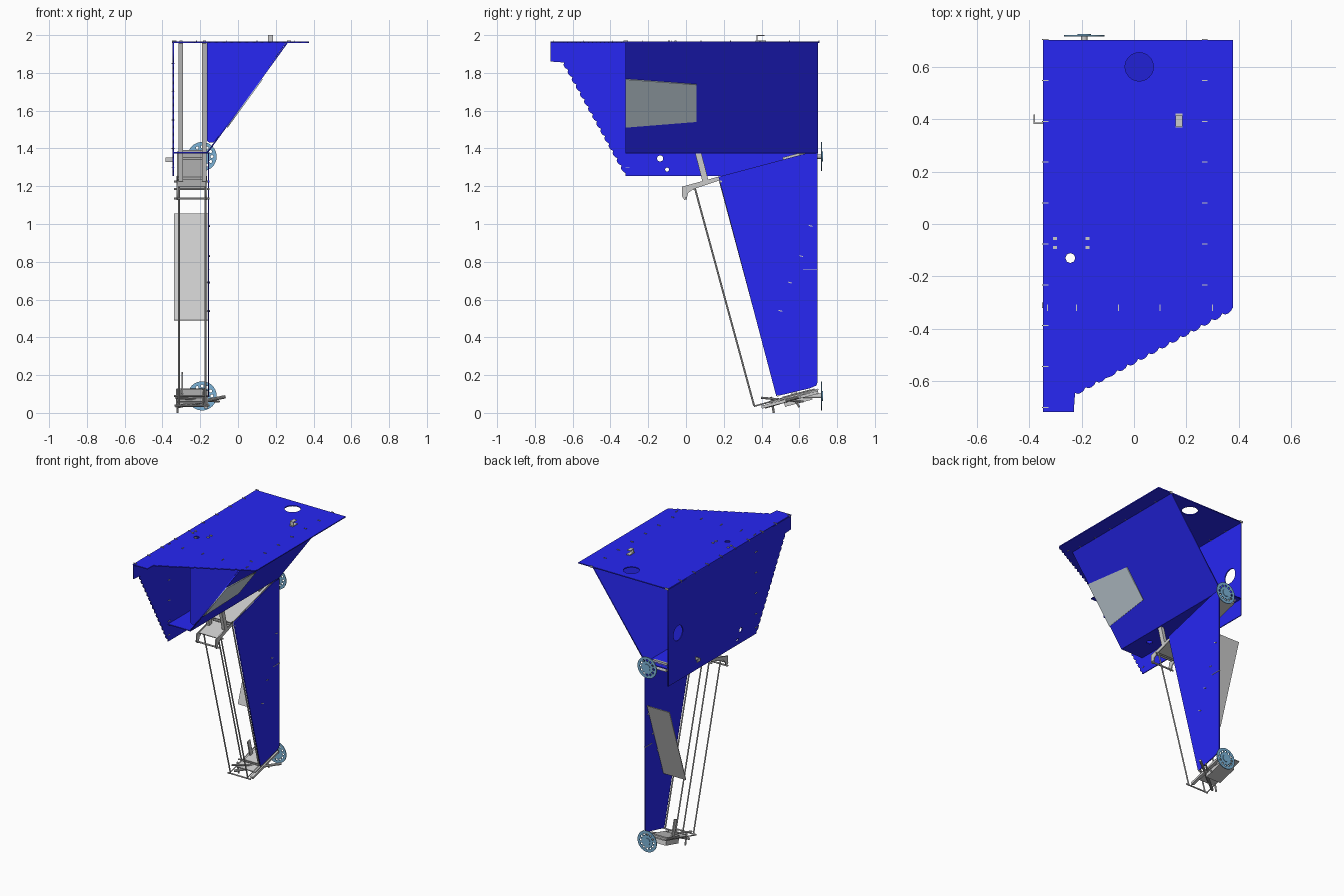
import bpy, bmesh, math
from mathutils import Vector, Matrix

if "Cube" in bpy.data.objects:
    bpy.data.objects.remove(bpy.data.objects["Cube"])

T = 0.007  # sheet thickness
TILT = math.atan(0.266)  # the linkage leans by this much


def material(name, rgb):
    m = bpy.data.materials.new(name)
    m.diffuse_color = (*rgb, 1)
    m.use_nodes = True
    m.node_tree.nodes["Principled BSDF"].inputs["Base Color"].default_value = m.diffuse_color
    return m


BLUE = material("blue_sheet", (0.02, 0.02, 0.9))
STEEL = material("steel_blue", (0.2, 0.45, 0.68))
PALE = material("pale_panel", (0.58, 0.68, 0.74))


def circle(cx, cy, r, n=20):
    return [(cx + r * math.cos(2 * math.pi * i / n), cy + r * math.sin(2 * math.pi * i / n)) for i in range(n)]


def add(name, mesh, mat=None):
    o = bpy.data.objects.new(name, mesh)
    bpy.context.collection.objects.link(o)
    if mat:
        mesh.materials.append(mat)
    return o


def plate(name, outline, origin, u, v, mat=None, holes=(), thick=T):
    """Flat sheet with holes: filled 2D curve, placed on the axes u and v."""
    c = bpy.data.curves.new(name, 'CURVE')
    c.dimensions, c.fill_mode, c.extrude = '2D', 'BOTH', thick / 2
    for loop in [outline, *holes]:
        s = c.splines.new('POLY')
        s.points.add(len(loop) - 1)
        for p, (x, y) in zip(s.points, loop):
            p.co = (x, y, 0, 1)
        s.use_cyclic_u = True
    tmp = bpy.data.objects.new("tmp", c)
    bpy.context.collection.objects.link(tmp)
    bpy.context.view_layer.update()
    mesh = bpy.data.meshes.new_from_object(tmp.evaluated_get(bpy.context.evaluated_depsgraph_get()))
    bpy.data.objects.remove(tmp)
    u, v = Vector(u).normalized(), Vector(v).normalized()
    m = Matrix((u, v, u.cross(v))).transposed().to_4x4()
    m.translation = origin
    mesh.transform(m)
    mesh.materials.clear()
    return add(name, mesh, mat)


def box(name, centre, size, rot_x=0.0, mat=None):
    bm = bmesh.new()
    m = Matrix.Translation(centre) @ Matrix.Rotation(rot_x, 4, 'X') @ Matrix.Diagonal((*size, 1))
    bmesh.ops.create_cube(bm, size=1, matrix=m)
    mesh = bpy.data.meshes.new(name)
    bm.to_mesh(mesh)
    bm.free()
    return add(name, mesh, mat)


def rod(name, a, b, r=0.005, n=10):
    a, b = Vector(a), Vector(b)
    bm = bmesh.new()
    m = Matrix.Translation((a + b) / 2) @ (b - a).to_track_quat('Z', 'Y').to_matrix().to_4x4()
    bmesh.ops.create_cone(bm, cap_ends=True, segments=n, radius1=r, radius2=r, depth=(b - a).length, matrix=m)
    mesh = bpy.data.meshes.new(name)
    bm.to_mesh(mesh)
    bm.free()
    return add(name, mesh)


def stepped(a, b, n, out):
    """Scalloped edge from a to b, pushed out by 'out' on each tooth."""
    a, b, out = Vector(a), Vector(b), Vector(out)
    pts = []
    for i in range(n):
        for f, k in ((0, 0), (0.2, 0.8), (0.45, 1), (0.75, 0.7)):
            pts.append(tuple(a.lerp(b, (i + f) / n) + out * k))
    return pts + [tuple(b)]


X, Y, Z = (1, 0, 0), (0, 1, 0), (0, 0, 1)

# Upper housing: top, left side, floor, front gusset, slanted side
plate("top_panel", [(-0.347, 0.703), (-0.347, -0.717), (-0.23, -0.717)]
      + stepped((-0.225, -0.645), (0.377, -0.32), 15, (0.004, -0.01)) + [(0.377, 0.703)],
      (0, 0, 1.963), X, Y, BLUE, [circle(0.02, 0.6, 0.054, 32), circle(-0.243, -0.13, 0.019, 8)])
plate("left_panel", [(0.697, 1.96), (-0.717, 1.96), (-0.717, 1.86)]
      + stepped((-0.645, 1.855), (-0.32, 1.27), 15, (-0.01, -0.004)) + [(-0.32, 1.253), (0.697, 1.253)],
      (-0.343, 0, 0), Y, Z, BLUE,
      [circle(0.585, 1.6, 0.054, 32), circle(-0.137, 1.347, 0.017, 8), circle(-0.1, 1.288, 0.011, 8)])
plate("floor_panel", [(-0.343, -0.32), (-0.16, -0.32), (-0.16, 0.70), (-0.343, 0.70)],
      (0, 0, 1.378), X, Y, BLUE, [circle(-0.243, -0.13, 0.02, 8)])
plate("front_gusset", [(-0.165, 1.96), (0.255, 1.96), (-0.115, 1.445), (-0.13, 1.432), (-0.15, 1.43), (-0.165, 1.44)],
      (0, -0.315, 0), X, Z, BLUE)
slope = Vector((0.425, 0, 0.585))
plate("slanted_panel", [(-0.32, 0), (0.70, 0), (0.70, slope.length), (-0.32, slope.length)],
      (-0.163, 0, 1.377), Y, slope, BLUE)
k = slope.length / 0.585
plate("slanted_cover", [(y, (z - 1.377) * k) for y, z in ((-0.32, 1.515), (0.055, 1.545), (0.055, 1.742), (-0.32, 1.77))],
      (-0.158, 0, 1.374), Y, slope, PALE)

# Joint tabs along the housing edges
for i in range(10):
    y = -0.7 + 0.156 * i
    box("side_tab", (-0.338, y, 1.964), (0.025, 0.004, 0.014))
    if y > -0.35:
        box("slope_tab", (0.27, y, 1.964), (0.02, 0.004, 0.014))
for x in (-0.33, -0.22, -0.06, 0.10, 0.30):
    box("front_tab", (x, -0.32, 1.964), (0.004, 0.024, 0.014))
for z in (1.3, 1.4, 1.55, 1.7, 1.85):
    box("left_tab", (-0.344, -0.31, z), (0.016, 0.02, 0.004))

# Small brackets on the top and left side
box("top_bracket_base", (0.172, 0.395, 1.969), (0.026, 0.055, 0.006))
box("top_bracket_web", (0.172, 0.375, 1.983), (0.026, 0.005, 0.034))
box("top_bracket_lip", (0.172, 0.395, 1.998), (0.026, 0.04, 0.004))
box("side_bracket_arm", (-0.364, 0.385, 1.34), (0.036, 0.005, 0.022))
box("side_bracket_plate", (-0.381, 0.4, 1.34), (0.005, 0.035, 0.022))

# Support columns from the bracket to the top panel
col = Vector((0, 0.185, -0.73))
for x in (-0.302, -0.178):
    c = Vector((x, -0.083, 1.96)) + col / 2
    box("support_column", c, (0.024, 0.032, col.length), math.atan(0.185 / 0.73))
    for dy in (-0.055, -0.09):
        box("column_tab", (x, dy, 1.966), (0.015, 0.012, 0.01))

# Leg panel, only on the right-hand side of the leg
plate("leg_panel", [(0.172, 1.25), (0.478, 0.088), (0.655, 0.13), (0.69, 0.145), (0.697, 0.165), (0.697, 1.375),
                    (0.63, 1.372)], (-0.156, 0, 0), Y, Z, BLUE)
for y, z in ((0.66, 0.99), (0.61, 0.83), (0.55, 0.69), (0.5, 0.54)):
    box("leg_tab", (-0.156, y, z), (0.016, 0.02, 0.005), -TILT)
box("leg_seam_tab", (-0.156, 0.66, 0.76), (0.012, 0.08, 0.004))

# Inclined sheet inside the leg
run = Vector((0, 0.19, 0.565))
plate("leg_inner_sheet", [(-0.34, 0), (-0.16, 0), (-0.16, run.length), (-0.34, run.length)],
      (0, 0.485, 0.49), X, run, thick=0.005)

# Sloping trays at the upper and lower ends
box("upper_tray", (-0.245, 0.42, 1.312), (0.155, 0.52, 0.008), TILT)
box("lower_tray", (-0.245, 0.57, 0.09), (0.155, 0.27, 0.008), TILT)

# Hooked bracket side plates and cross bars
hook = [(0.18, 1.253), (0.05, 1.217), (-0.02, 1.198), (-0.022, 1.15), (-0.01, 1.128), (0.002, 1.13),
        (0.012, 1.165), (0.04, 1.185), (0.18, 1.232)]
for x in (-0.322, -0.168):
    plate("hook_bracket", hook, (x, 0, 0), Y, Z)
box("hook_web", (-0.245, 0.08, 1.215), (0.15, 0.15, 0.006), TILT)
for y, z in ((0.0, 1.135), (0.045, 1.185), (0.185, 1.225)):
    rod("upper_cross_bar", (-0.338, y, z), (-0.152, y, z), 0.006)

# Four parallel linkage rods
for x in (-0.312, -0.172):
    rod("front_link_rod", (x, 0.047, 1.19), (x, 0.36, 0.04))
    rod("rear_link_rod", (x, 0.18, 1.225), (x, 0.485, 0.09))
    rod("side_brace", (x - 0.012, 0.36, 0.035), (x - 0.012, 0.68, 0.125), 0.004)
rod("lower_cross_bar", (-0.335, 0.36, 0.04), (-0.15, 0.36, 0.04), 0.005)
rod("lower_rear_bar", (-0.338, 0.485, 0.09), (-0.152, 0.485, 0.09), 0.005)

# Lower end: flat bars, skewed arm and pointed feet
box("lower_flat_bar", (-0.17, 0.55, 0.07), (0.022, 0.31, 0.016), TILT)
rod("skewed_arm", (-0.325, 0.42, 0.032), (-0.07, 0.60, 0.085), 0.009)
rod("skewed_arm_rear", (-0.33, 0.40, 0.08), (-0.1, 0.62, 0.06), 0.006)
rod("foot_pin", (-0.32, 0.465, 0.0), (-0.32, 0.45, 0.085), 0.006)
rod("foot_pin_rear", (-0.17, 0.6, 0.03), (-0.17, 0.57, 0.08), 0.005)
box("lower_post", (-0.295, 0.56, 0.15), (0.008, 0.03, 0.13), TILT)

# Motors and perforated wheels at the back
for tag, zc in (("upper", 1.357), ("lower", 0.09)):
    box(tag + "_motor", (-0.245, 0.59, zc - 0.012), (0.12, 0.15, 0.055), TILT)
    rod(tag + "_axle", (-0.19, 0.6, zc), (-0.19, 0.724, zc), 0.012, 16)
    holes = [circle(0.052 * math.cos(a), 0.052 * math.sin(a), 0.008, 10)
             for a in (2 * math.pi * i / 12 for i in range(12))]
    plate(tag + "_wheel", circle(0, 0, 0.077, 40), (-0.19, 0.718, zc), X, Z, STEEL, holes, 0.005)
    plate(tag + "_wheel_hub", circle(0, 0, 0.026, 24), (-0.19, 0.722, zc), X, Z, STEEL, thick=0.006)
